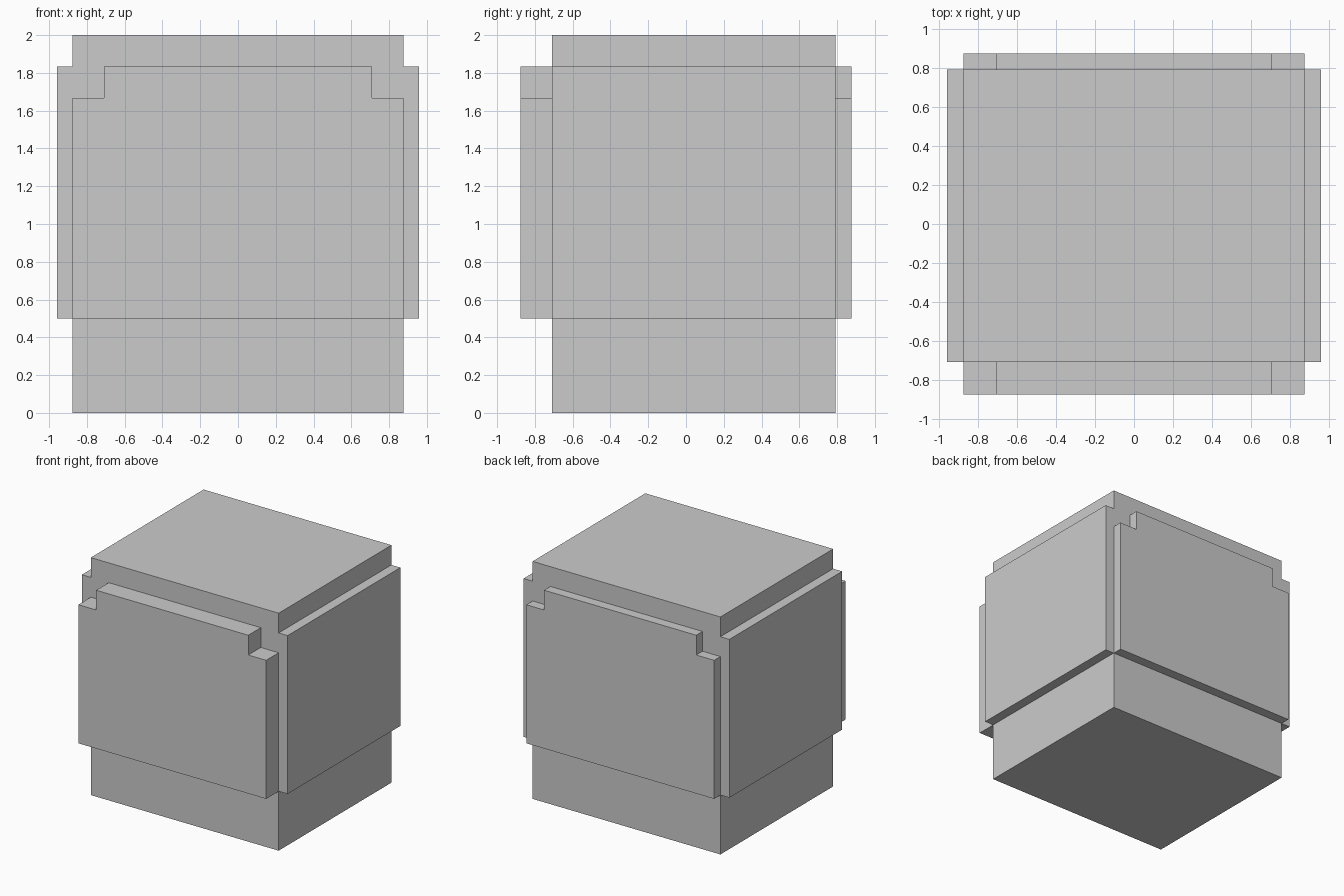
import bpy, bmesh

if "Cube" in bpy.data.objects:
    bpy.data.objects.remove(bpy.data.objects["Cube"])

U = 1 / 24  # model grid unit


def extrude_profile(name, profile, y0, y1):
    """Extrude an x-z outline (in grid units) from y0 to y1."""
    bm = bmesh.new()
    face = bm.faces.new([bm.verts.new((x * U, y0 * U, z * U)) for x, z in profile])
    ext = bmesh.ops.extrude_face_region(bm, geom=[face])
    verts = [g for g in ext["geom"] if isinstance(g, bmesh.types.BMVert)]
    bmesh.ops.translate(bm, verts=verts, vec=(0, (y1 - y0) * U, 0))
    bmesh.ops.recalc_face_normals(bm, faces=bm.faces)
    mesh = bpy.data.meshes.new(name)
    bm.to_mesh(mesh)
    bm.free()
    obj = bpy.data.objects.new(name, mesh)
    bpy.context.collection.objects.link(obj)
    return obj


def rect(x0, x1, z0, z1):
    return [(x0, z0), (x1, z0), (x1, z1), (x0, z1)]


# Main block
extrude_profile("body", rect(-21, 21, 0, 48), -17, 19)

# Thin slabs on the left and right sides
extrude_profile("right_panel", rect(21, 23, 12, 44), -17, 19)
extrude_profile("left_panel", rect(-23, -21, 12, 44), -17, 19)

# Front and back plates with notched top corners
half = [(21, 12), (21, 40), (17, 40), (17, 44)]
notched = half + [(-x, z) for x, z in reversed(half)]
extrude_profile("front_panel", notched, -21, -17)
extrude_profile("back_panel", notched, 19, 21)
